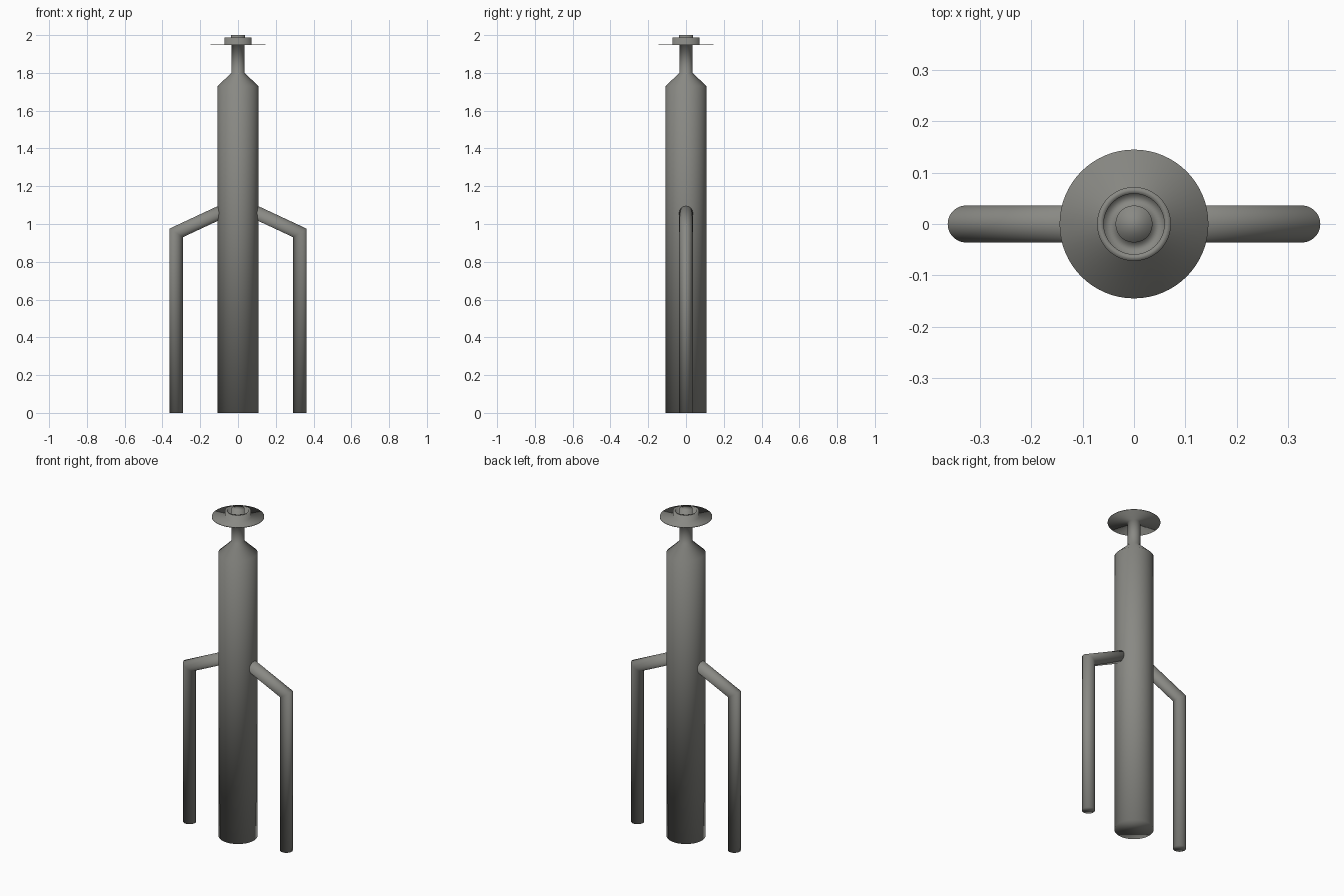
import bpy, bmesh, math
from mathutils import Vector

if "Cube" in bpy.data.objects:
    bpy.data.objects.remove(bpy.data.objects["Cube"])

SEG = 64

metal = bpy.data.materials.new("dark_warm_grey")
metal.diffuse_color = (0.25, 0.25, 0.23, 1.0)
metal.use_nodes = True
metal.node_tree.nodes["Principled BSDF"].inputs["Base Color"].default_value = metal.diffuse_color


def loft(name, rings):
    """Skin a list of vertex rings, cap both ends, shade fully smooth."""
    bm = bmesh.new()
    loops = [[bm.verts.new(p) for p in ring] for ring in rings]
    for a, b in zip(loops, loops[1:]):
        for i in range(SEG):
            j = (i + 1) % SEG
            bm.faces.new((a[i], a[j], b[j], b[i]))
    bm.faces.new(loops[0][::-1])
    bm.faces.new(loops[-1])
    bmesh.ops.recalc_face_normals(bm, faces=bm.faces)
    for f in bm.faces:
        f.smooth = True
    mesh = bpy.data.meshes.new(name)
    bm.to_mesh(mesh)
    bm.free()
    mesh.materials.append(metal)
    ob = bpy.data.objects.new(name, mesh)
    bpy.context.collection.objects.link(ob)
    return ob


def circle(r, z, x=0.0, slope=0.0):
    """Ring of radius r, sheared upward along x by slope."""
    pts = []
    for i in range(SEG):
        a = 2 * math.pi * i / SEG
        dx = r * math.cos(a)
        pts.append(Vector((x + dx, r * math.sin(a), z + slope * dx)))
    return pts


# Main column with shoulder, neck, thin flange and recessed collar on top
profile = [
    (0.108, 0.0), (0.108, 1.73), (0.035, 1.80), (0.035, 1.947),
    (0.145, 1.947), (0.145, 1.951), (0.072, 1.951), (0.072, 1.987),
    (0.059, 1.987), (0.059, 1.951), (0.036, 1.951), (0.036, 2.0),
]
loft("column", [circle(r, z) for r, z in profile])

# Bent side pipes: vertical leg, mitred elbow, sloping arm into the column
for side, label in ((1, "right"), (-1, "left")):
    x = 0.327 * side
    miter = circle(0.036, 0.953, x, 0.62 * side)
    arm_end = [p + Vector((-0.30 * side, 0, 0.14)) for p in miter]
    loft(label + "_side_pipe", [circle(0.036, 0.0, x), miter, arm_end])
